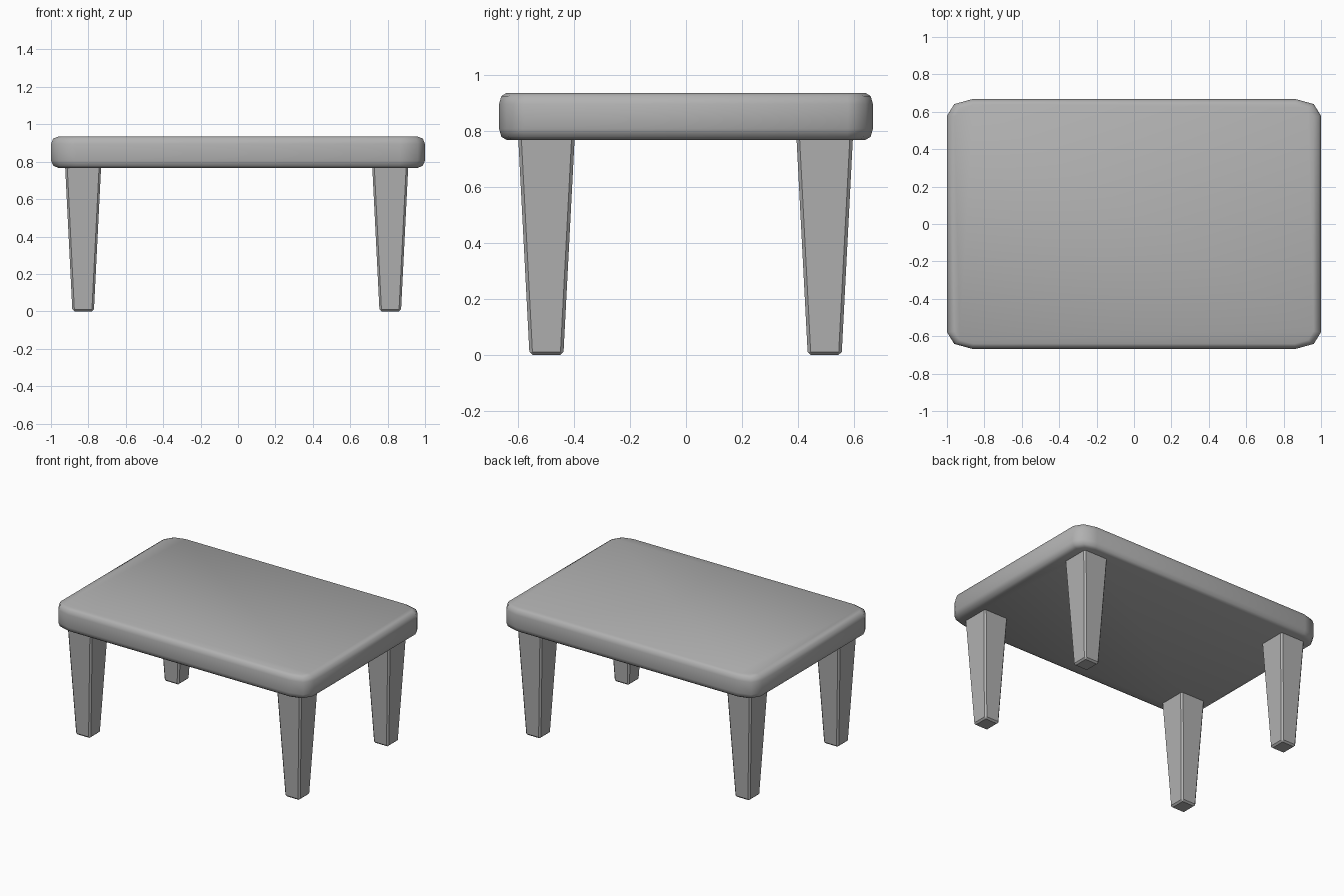
import bpy, bmesh
from mathutils import Vector

if "Cube" in bpy.data.objects:
    bpy.data.objects.remove(bpy.data.objects["Cube"])

grey = bpy.data.materials.new("dark_grey")
grey.diffuse_color = (0.44, 0.44, 0.44, 1)
grey.use_nodes = True
grey.node_tree.nodes["Principled BSDF"].inputs["Base Color"].default_value = grey.diffuse_color


def finish(name, bm, smooth):
    bmesh.ops.recalc_face_normals(bm, faces=bm.faces[:])
    for f in bm.faces:
        f.smooth = smooth
    me = bpy.data.meshes.new(name)
    bm.to_mesh(me)
    bm.free()
    me.materials.append(grey)
    ob = bpy.data.objects.new(name, me)
    bpy.context.collection.objects.link(ob)
    return ob


def bevel(bm, edges, width, segments):
    bmesh.ops.bevel(bm, geom=edges, offset=width, offset_type='OFFSET',
                    segments=segments, profile=0.5, affect='EDGES')


# Table top: square slab with rounded corners and rims, squashed in depth
Z0, Z1 = 0.767, 0.935
H = Z1 - Z0
bm = bmesh.new()
bmesh.ops.create_cube(bm, size=2)
bmesh.ops.scale(bm, vec=(1, 1, H / 2), verts=bm.verts)
bevel(bm, [e for e in bm.edges
           if abs(e.verts[0].co.z - e.verts[1].co.z) > H / 2], 0.133, 2)
bevel(bm, [e for e in bm.edges
           if abs(e.verts[0].co.z - e.verts[1].co.z) < 1e-5], 0.04, 2)
bmesh.ops.scale(bm, vec=(1, 0.667, 1), verts=bm.verts)
bmesh.ops.translate(bm, vec=(0, 0, (Z0 + Z1) / 2), verts=bm.verts)
finish("table_top", bm, True)


# Tapered, lightly chamfered legs
def leg(name, x, y):
    top_z = 0.80
    bm = bmesh.new()
    bmesh.ops.create_cube(bm, size=1)
    for v in bm.verts:
        up = v.co.z > 0
        w, d = (0.195, 0.204) if up else (0.115, 0.121)
        v.co = Vector((v.co.x * w, v.co.y * d, top_z if up else 0))
    bevel(bm, bm.edges[:], 0.011, 1)
    bmesh.ops.translate(bm, vec=(x, y, -min(v.co.z for v in bm.verts)),
                        verts=bm.verts)
    finish(name, bm, False)


for side, x in (("left", -0.828), ("right", 0.814)):
    for end, y in (("front", -0.498), ("back", 0.495)):
        leg(f"{end}_{side}_leg", x, y)
